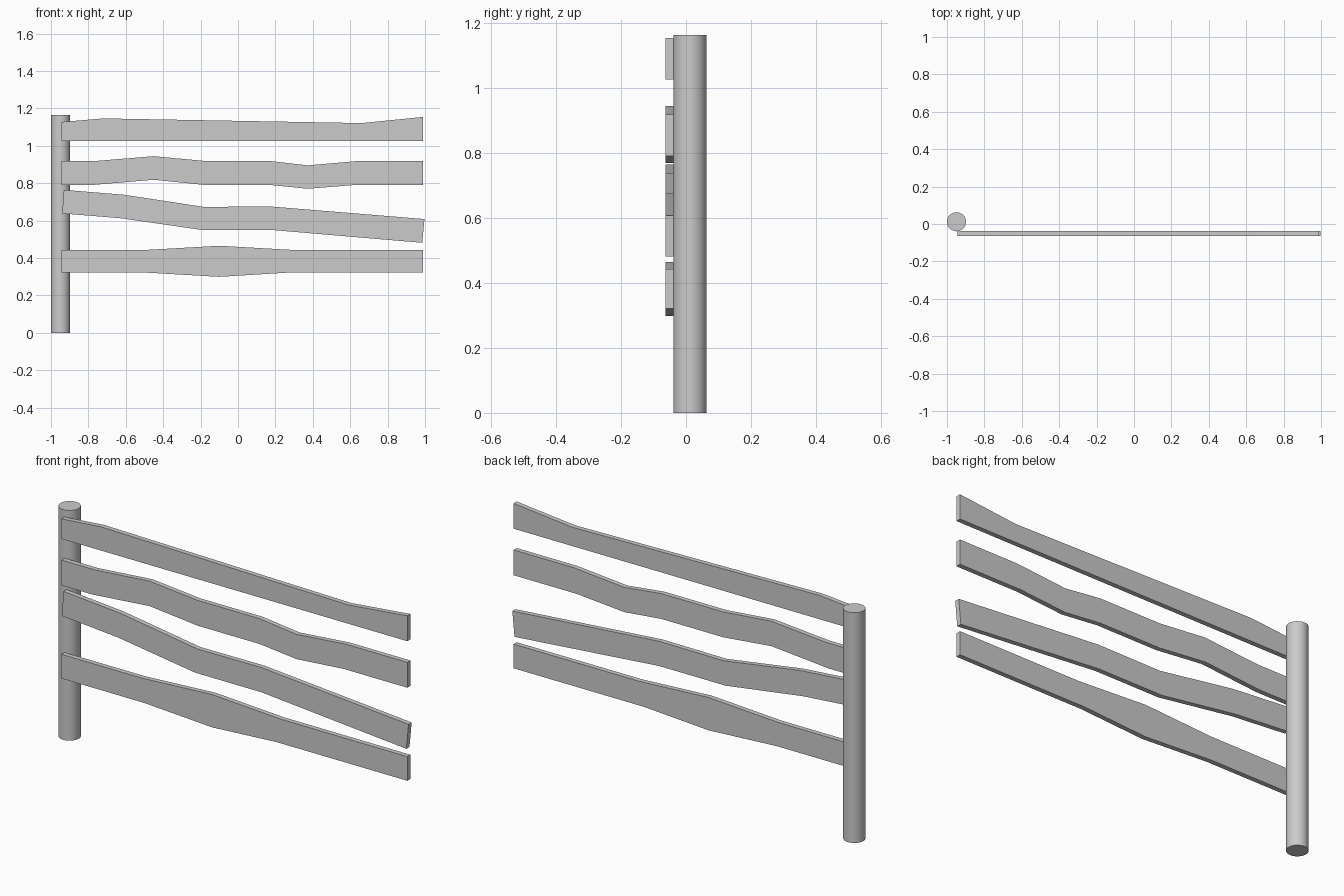
import bpy, bmesh

if "Cube" in bpy.data.objects:
    bpy.data.objects.remove(bpy.data.objects["Cube"])

Y_FRONT, Y_BACK = -0.063, -0.038


def plank(name, top, bottom):
    """Extrude a front outline (top edge left-right, bottom edge left-right)."""
    bm = bmesh.new()
    outline = bottom + top[::-1]
    face = bm.faces.new([bm.verts.new((x, Y_FRONT, z)) for x, z in outline])
    res = bmesh.ops.extrude_face_region(bm, geom=[face], use_keep_orig=True)
    verts = [g for g in res["geom"] if isinstance(g, bmesh.types.BMVert)]
    bmesh.ops.translate(bm, verts=verts, vec=(0, Y_BACK - Y_FRONT, 0))
    bmesh.ops.recalc_face_normals(bm, faces=bm.faces)
    mesh = bpy.data.meshes.new(name)
    bm.to_mesh(mesh)
    bm.free()
    obj = bpy.data.objects.new(name, mesh)
    bpy.context.collection.objects.link(obj)
    return obj


# Round post
H = 1.163
bpy.ops.mesh.primitive_cylinder_add(vertices=32, radius=0.051, depth=H,
                                    location=(-0.949, 0.012, H / 2))
bpy.context.object.name = "post"
bpy.ops.object.shade_smooth_by_angle()

L, R = -0.943, 0.99

# Top rail: flat underside, uneven upper edge
plank("rail_top",
      [(L, 1.127), (-0.72, 1.146), (0.66, 1.121), (R, 1.154)],
      [(L, 1.026), (R, 1.026)])

# Upper rail: one rise and one dip
plank("rail_upper",
      [(L, 0.919), (-0.755, 0.919), (-0.45, 0.944), (-0.183, 0.919),
       (0.165, 0.919), (0.372, 0.895), (0.65, 0.919), (R, 0.919)],
      [(L, 0.791), (-0.77, 0.791), (-0.45, 0.818), (-0.183, 0.791),
       (0.165, 0.791), (0.372, 0.77), (0.635, 0.791), (R, 0.791)])

# Lower rail: sagging, slanted ends
plank("rail_lower",
      [(-0.931, 0.764), (-0.61, 0.738), (-0.183, 0.673), (0.175, 0.675), (0.997, 0.608)],
      [(-0.94, 0.638), (-0.625, 0.612), (-0.195, 0.55), (0.175, 0.55), (0.985, 0.481)])

# Bottom rail: bulges in the middle
plank("rail_bottom",
      [(L, 0.443), (-0.49, 0.443), (-0.1, 0.465), (0.29, 0.443), (R, 0.443)],
      [(L, 0.321), (-0.48, 0.321), (-0.1, 0.299), (0.26, 0.321), (R, 0.321)])
